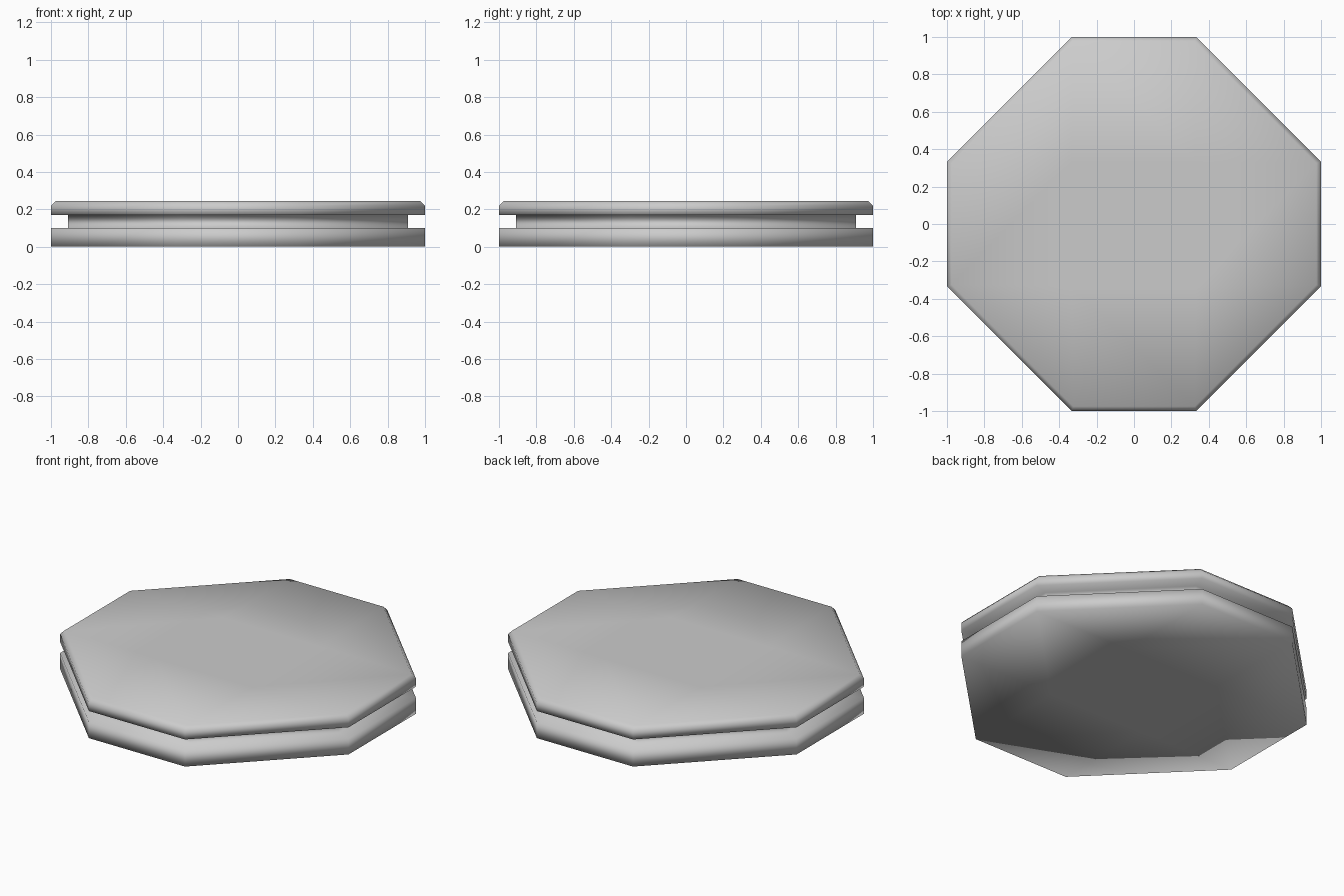
import bpy, bmesh

if "Cube" in bpy.data.objects:
    bpy.data.objects.remove(bpy.data.objects["Cube"])

# Outline of the octagon: a 3 x 3 grid with its corners cut off
T = 1 / 3
OUTLINE = [(1, -T), (1, T), (T, 1), (-T, 1), (-1, T), (-1, -T), (-T, -1), (T, -1)]
# Side profile: scale of the outline and height
PROFILE = [(1, 0), (1, 0.10), (0.91, 0.10), (0.91, 0.17),
           (1, 0.17), (1, 0.22), (0.975, 0.245)]

bm = bmesh.new()


def add_ring(scale, z):
    return [bm.verts.new((x * scale, y * scale, z)) for x, y in OUTLINE]


def add_cap(ring, z):
    # centre square, four side quads and four corner triangles
    inner = [bm.verts.new((x, y, z)) for x, y in ((T, -T), (T, T), (-T, T), (-T, -T))]
    bm.faces.new(inner)
    for i in range(4):
        a, b = ring[2 * i], ring[2 * i + 1]
        nxt = inner[(i + 1) % 4]
        bm.faces.new((inner[i], a, b, nxt))
        bm.faces.new((nxt, b, ring[(2 * i + 2) % 8]))


# Two slabs with a groove between them
rings = [add_ring(s, z) for s, z in PROFILE]
for low, high in zip(rings, rings[1:]):
    for i in range(8):
        j = (i + 1) % 8
        bm.faces.new((low[i], low[j], high[j], high[i]))
add_cap(rings[0], PROFILE[0][1])
add_cap(rings[-1], PROFILE[-1][1])
bmesh.ops.recalc_face_normals(bm, faces=bm.faces[:])

# Smooth shading across the whole surface
for face in bm.faces:
    face.smooth = True

mesh = bpy.data.meshes.new("grooved_octagon_base")
bm.to_mesh(mesh)
bm.free()
obj = bpy.data.objects.new("grooved_octagon_base", mesh)
bpy.context.collection.objects.link(obj)
